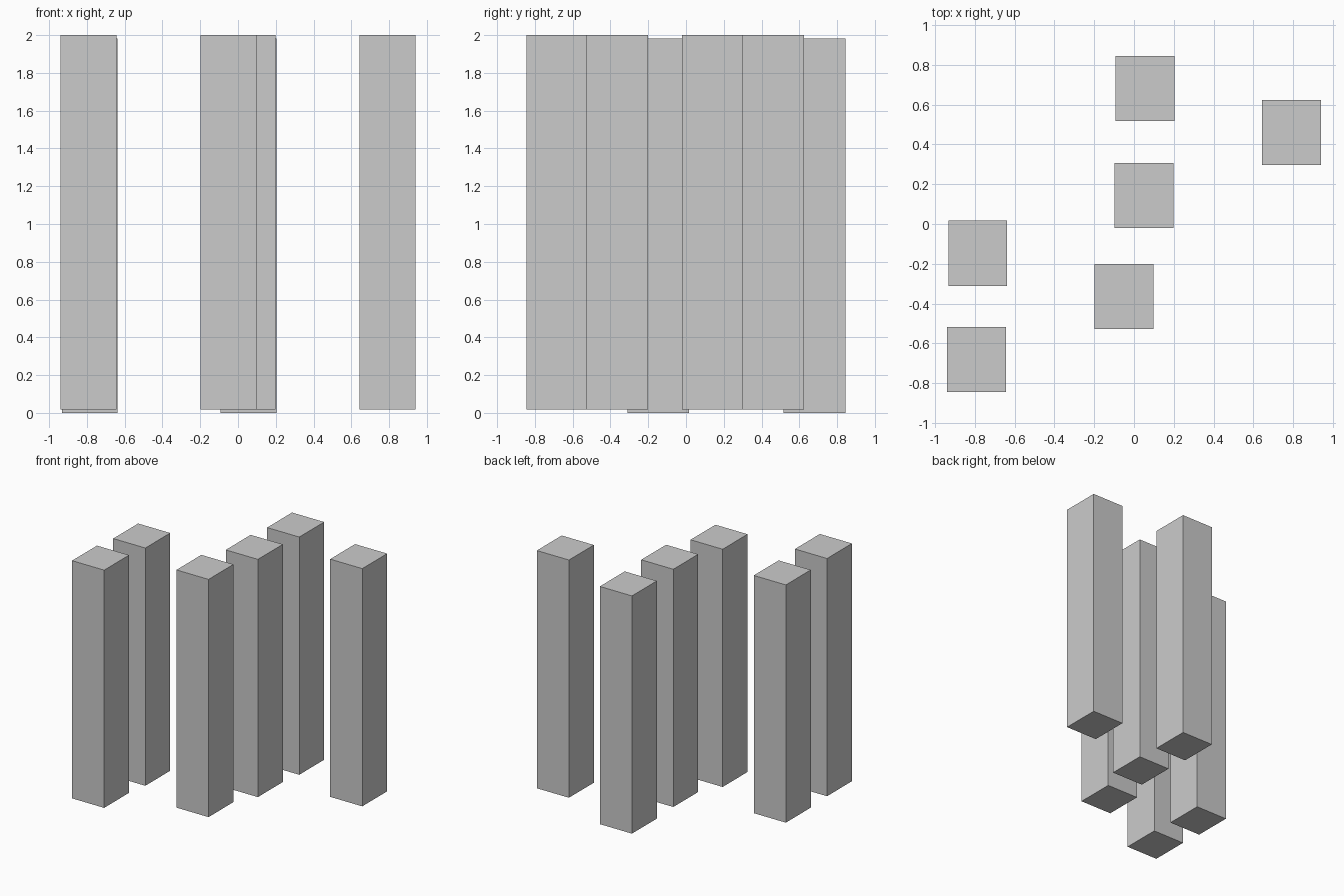
import bpy

if "Cube" in bpy.data.objects:
    bpy.data.objects.remove(bpy.data.objects["Cube"])

WIDTH, DEPTH, HEIGHT = 0.296, 0.328, 1.982

# Pillar name: centre x, centre y, base height
pillars = {
    "back_pillar": (0.055, 0.681, 0.0),
    "right_pillar": (0.791, 0.460, 0.018),
    "centre_pillar": (0.050, 0.143, 0.018),
    "left_pillar": (-0.785, -0.147, 0.0),
    "front_pillar": (-0.050, -0.364, 0.018),
    "front_left_pillar": (-0.791, -0.681, 0.018),
}

# Six identical free-standing square-edged pillars
for name, (x, y, base) in pillars.items():
    bpy.ops.mesh.primitive_cube_add(size=1, location=(x, y, base + HEIGHT / 2))
    pillar = bpy.context.object
    pillar.name = name
    pillar.scale = (WIDTH, DEPTH, HEIGHT)
    bpy.ops.object.transform_apply(location=False, rotation=False, scale=True)
